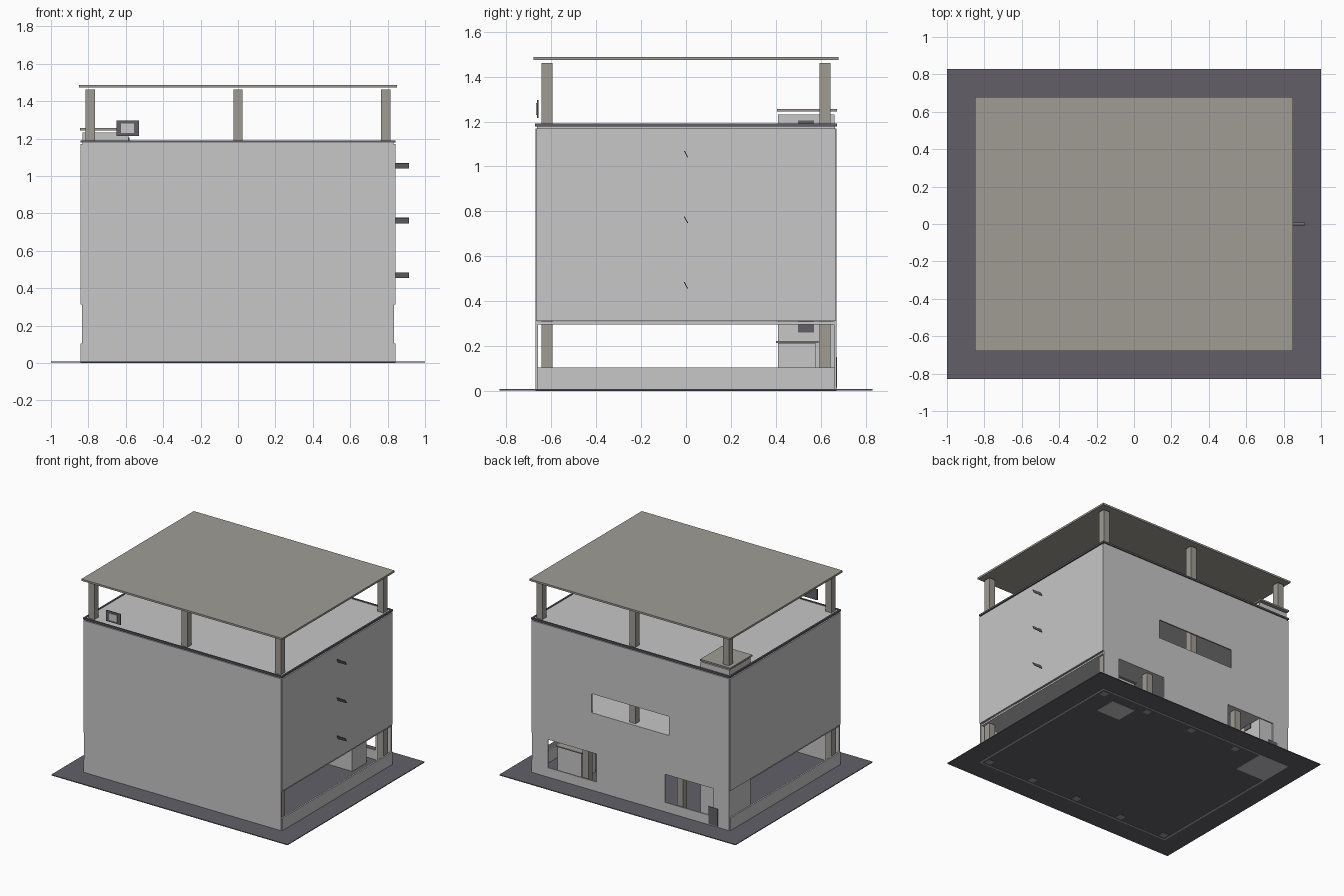
import bpy
import bmesh
import math

cube = bpy.data.objects.get("Cube")
if cube:
    bpy.data.objects.remove(cube, do_unlink=True)


def make_material(name, r, g, b):
    mat = bpy.data.materials.new(name)
    mat.use_nodes = True
    mat.diffuse_color = (r, g, b, 1)
    mat.node_tree.nodes["Principled BSDF"].inputs["Base Color"].default_value = (r, g, b, 1)
    return mat


LIGHT = make_material("light plaster", 0.57, 0.57, 0.57)
STONE = make_material("warm stone", 0.35, 0.335, 0.3)
SLATE = make_material("slate purple", 0.122, 0.117, 0.137)
METAL = make_material("grey metal", 0.2, 0.2, 0.2)


def finish(name, bm, mat):
    mesh = bpy.data.meshes.new(name)
    bm.to_mesh(mesh)
    bm.free()
    mesh.materials.append(mat)
    obj = bpy.data.objects.new(name, mesh)
    bpy.context.collection.objects.link(obj)
    return obj


def box(name, mat, x, y, z):
    """Box spanning the given (low, high) ranges."""
    bm = bmesh.new()
    bmesh.ops.create_cube(bm, size=1)
    for v in bm.verts:
        v.co = [r[0] if c < 0 else r[1] for c, r in zip(v.co, (x, y, z))]
    return finish(name, bm, mat)


def pierced_wall(name, mat, x, z, y, thickness, holes):
    """Wall in the xz plane with rectangular holes (x0, x1, z0, z1)."""
    xs = sorted({*x, *(v for h in holes for v in h[:2])})
    zs = sorted({*z, *(v for h in holes for v in h[2:])})
    bm = bmesh.new()
    grid = {(a, c): bm.verts.new((a, y, c)) for a in xs for c in zs}
    for a, b in zip(xs, xs[1:]):
        for c, d in zip(zs, zs[1:]):
            mx, mz = (a + b) / 2, (c + d) / 2
            if not any(h[0] < mx < h[1] and h[2] < mz < h[3] for h in holes):
                bm.faces.new([grid[p] for p in ((a, c), (b, c), (b, d), (a, d))])
    loose = [v for v in bm.verts if not v.link_faces]
    bmesh.ops.delete(bm, geom=loose, context='VERTS')
    # Join coplanar cells into clean faces
    obj = finish(name, bm, mat)
    mod = obj.modifiers.new("Thickness", 'SOLIDIFY')
    mod.thickness = thickness
    mod.offset = -1
    return obj


# Ground plate
box("ground_plate", SLATE, (-1, 1), (-0.83, 0.83), (0.002, 0.008))

# Front and back walls
box("front_wall", LIGHT, (-0.835, 0.835), (-0.67, -0.66), (0, 1.17))
back = pierced_wall("back_wall", LIGHT, (-0.835, 0.835), (0, 1.17), 0.66, 0.01,
                    [(-0.325, 0.33, 0.6, 0.745),
                     (0.29, 0.70, 0.08, 0.295),
                     (-0.70, -0.29, 0.08, 0.295)])

# Side walls with an open band between low wall and upper wall
for side, s in (("left", 1), ("right", -1)):
    xr = sorted((s * 0.83, s * 0.842))
    box(side + "_low_wall", LIGHT, xr, (-0.665, 0.665), (0, 0.105))
    box(side + "_upper_wall", LIGHT, xr, (-0.668, 0.668), (0.312, 1.17))

# Storey floors and roof deck
for i, z in enumerate((0.295, 0.587, 0.885)):
    box(f"floor_{i + 1}", LIGHT, (-0.83, 0.83), (-0.66, 0.66), (z, z + 0.013))
box("roof_deck", LIGHT, (-0.832, 0.832), (-0.665, 0.665), (1.165, 1.186))

# Roof rim
for s in (-1, 1):
    box("roof_rim_side", SLATE, sorted((s * 0.83, s * 0.842)), (-0.673, 0.673), (1.178, 1.191))
    box("roof_rim_end", SLATE, (-0.83, 0.83), sorted((s * 0.66, s * 0.673)), (1.178, 1.191))

# Columns: tall ones carry the canopy, short ones stay on the ground storey
for x, top in ((-0.79, 1.462), (-0.4, 0.3), (0, 1.462), (0.4, 0.3), (0.79, 1.462)):
    for y in (-0.62, 0.62):
        box("column", STONE, (x - 0.025, x + 0.025), (y - 0.025, y + 0.025), (0, top))

# Canopy
box("canopy", STONE, (-0.85, 0.85), (-0.68, 0.68), (1.474, 1.488))

# Corner shaft with roof hatch and doors
box("corner_shaft", LIGHT, (-0.832, -0.585), (0.41, 0.662), (0, 1.232))
box("shaft_hatch", STONE, (-0.845, -0.59), (0.405, 0.672), (1.244, 1.256))
box("shaft_panel", SLATE, (-0.585, -0.58), (0.5, 0.57), (0.26, 1.205))
box("shaft_door", SLATE, (-0.74, -0.66), (0.67, 0.673), (0.015, 0.15))

# Utility cabinet with lid
box("cabinet", LIGHT, (0.48, 0.68), (0.41, 0.58), (0, 0.21))
box("cabinet_lid", STONE, (0.47, 0.69), (0.4, 0.59), (0.214, 0.222))

# Tilted fins on the left side
for z in (0.47, 0.762, 1.055):
    fin = box("side_fin", METAL, (-0.04, 0.04), (-0.002, 0.002), (-0.016, 0.016))
    fin.location = (0.875, 0, z)
    fin.rotation_euler.x = math.radians(28)

# Display panel on the front roof edge
box("display_frame", SLATE, (-0.65, -0.53), (-0.665, -0.657), (1.215, 1.297))
box("display_face", LIGHT, (-0.625, -0.555), (-0.668, -0.664), (1.23, 1.282))
